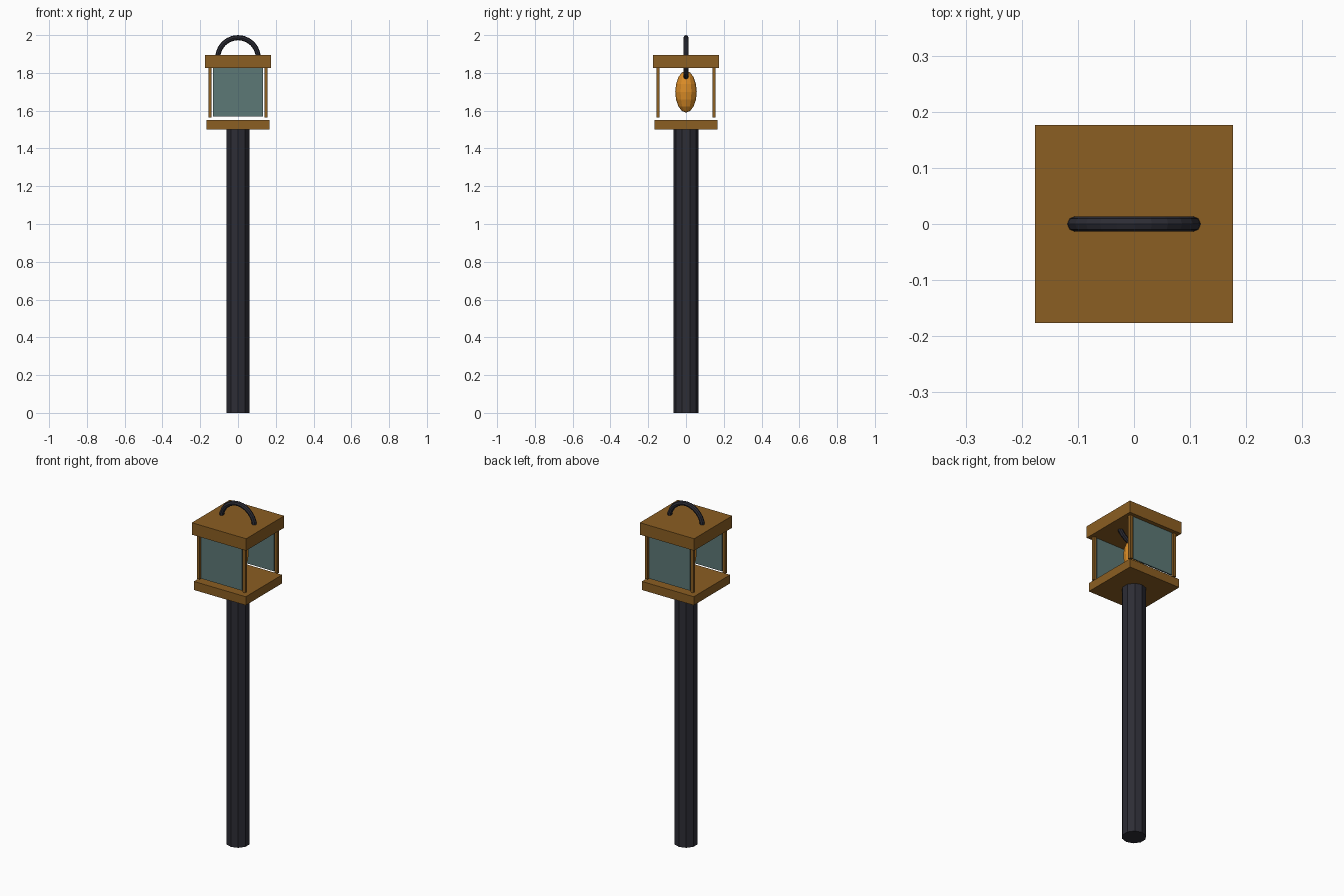
import bpy, math

if "Cube" in bpy.data.objects:
    bpy.data.objects.remove(bpy.data.objects["Cube"])


def material(name, rgb):
    m = bpy.data.materials.new(name)
    m.diffuse_color = (*rgb, 1)
    m.use_nodes = True
    m.node_tree.nodes["Principled BSDF"].inputs["Base Color"].default_value = m.diffuse_color
    return m


WOOD = material("warm brown wood", (0.258, 0.112, 0.016))
IRON = material("dark iron", (0.026, 0.026, 0.036))
GLASS = material("grey green glass", (0.107, 0.188, 0.181))
FLAME = material("amber flame", (0.70, 0.262, 0.020))


def finish(name, mat):
    ob = bpy.context.object
    ob.name = name
    ob.data.materials.append(mat)
    return ob


def box(name, mat, x, y, z0, z1, sx, sy):
    bpy.ops.mesh.primitive_cube_add(size=1, location=(x, y, (z0 + z1) / 2))
    bpy.context.object.scale = (sx, sy, z1 - z0)
    return finish(name, mat)


# ten-sided iron pole
bpy.ops.mesh.primitive_cylinder_add(vertices=10, radius=0.065, depth=1.5, location=(0, 0, 0.75))
finish("pole", IRON)

# lantern floor and roof slabs
box("lantern_base", WOOD, 0, 0, 1.50, 1.55, 0.336, 0.336)
box("lantern_roof", WOOD, 0, 0, 1.825, 1.895, 0.352, 0.352)

# four slim corner posts
for sx, side in ((-1, "left"), (1, "right")):
    for sy, end in ((-1, "front"), (1, "back")):
        box(f"{end}_{side}_post", WOOD, 0.148 * sx, 0.148 * sy, 1.565, 1.83, 0.018, 0.018)

# glass panes on front and back only
for sy, end in ((-1, "front"), (1, "back")):
    box(f"{end}_pane", GLASS, 0, 0.148 * sy, 1.57, 1.83, 0.264, 0.008)

# egg-shaped flame
bpy.ops.mesh.primitive_uv_sphere_add(segments=12, ring_count=8, radius=1, location=(0, 0, 1.70))
bpy.context.object.scale = (0.057, 0.057, 0.11)
finish("flame", FLAME)

# full carrying ring passing through the roof
bpy.ops.mesh.primitive_torus_add(major_segments=24, minor_segments=8, major_radius=0.1075,
                                 minor_radius=0.0135, location=(0, 0, 1.879),
                                 rotation=(math.pi / 2, 0, 0))
finish("carry_ring", IRON)
